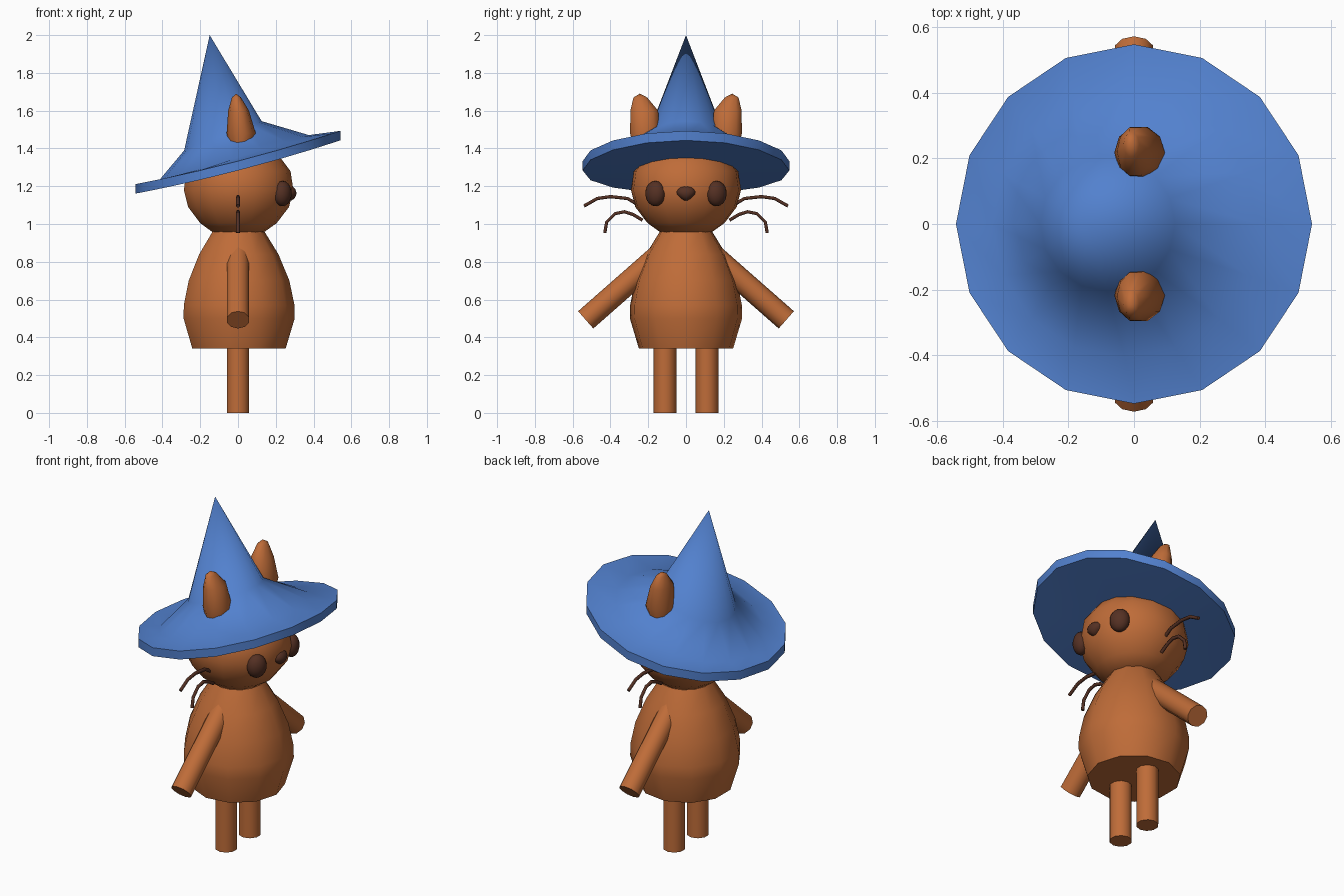
import bpy, bmesh, math
from mathutils import Vector, Matrix

if "Cube" in bpy.data.objects:
    bpy.data.objects.remove(bpy.data.objects["Cube"])

def material(name, rgb):
    m = bpy.data.materials.new(name)
    m.diffuse_color = (*rgb, 1)
    m.use_nodes = True
    m.node_tree.nodes["Principled BSDF"].inputs["Base Color"].default_value = m.diffuse_color
    return m

FUR = material("fur", (0.52, 0.15, 0.04))
BLUE = material("felt", (0.085, 0.22, 0.62))
DARK = material("dark_brown", (0.09, 0.03, 0.017))

def finish(bm, name, mat, angle=40):
    bmesh.ops.recalc_face_normals(bm, faces=bm.faces)
    me = bpy.data.meshes.new(name)
    bm.to_mesh(me)
    bm.free()
    me.materials.append(mat)
    ob = bpy.data.objects.new(name, me)
    bpy.context.collection.objects.link(ob)
    bpy.ops.object.select_all(action='DESELECT')
    ob.select_set(True)
    bpy.context.view_layer.objects.active = ob
    bpy.ops.object.shade_smooth_by_angle(angle=math.radians(angle))
    return ob

def loft(name, rings, mat, n, angle=40):
    """Skin elliptical rings (cx, cy, rx, ry, height(x)), capped at both ends."""
    bm = bmesh.new()
    loops = []
    for cx, cy, rx, ry, h in rings:
        loop = []
        for i in range(n):
            a = 2 * math.pi * i / n
            x, y = cx + rx * math.cos(a), cy + ry * math.sin(a)
            loop.append(bm.verts.new((x, y, h(x) if callable(h) else h)))
        loops.append(loop)
    for lo, hi in zip(loops, loops[1:]):
        for i in range(n):
            j = (i + 1) % n
            bm.faces.new((lo[i], lo[j], hi[j], hi[i]))
    bm.faces.new(loops[0])
    bm.faces.new(loops[-1])
    bmesh.ops.remove_doubles(bm, verts=bm.verts, dist=0.0005)
    return finish(bm, name, mat, angle)

def lathe(name, profile, mat, n, angle=40):
    return loft(name, [(0, 0, r, r, z) for r, z in profile], mat, n, angle)

def rod(name, p, q, r, mat, n=10):
    p, q = Vector(p), Vector(q)
    d = q - p
    bm = bmesh.new()
    mtx = Matrix.Translation((p + q) / 2) @ d.to_track_quat('Z', 'Y').to_matrix().to_4x4()
    bmesh.ops.create_cone(bm, cap_ends=True, segments=n, radius1=r, radius2=r,
                          depth=d.length, matrix=mtx)
    return finish(bm, name, mat)

def ball(name, loc, radii, mat, turn=0, pinch=0):
    bm = bmesh.new()
    bmesh.ops.create_uvsphere(bm, u_segments=14, v_segments=9, radius=1)
    for v in bm.verts:
        if v.co.z < 0:
            v.co.y *= 1 + pinch * v.co.z
    mtx = Matrix.Translation(loc) @ Matrix.Rotation(turn, 4, 'Z') @ Matrix.Diagonal((*radii, 1))
    bmesh.ops.transform(bm, matrix=mtx, verts=bm.verts)
    return finish(bm, name, mat, 60)

def wire(name, pts, r, mat):
    cu = bpy.data.curves.new(name, 'CURVE')
    cu.dimensions = '3D'
    cu.bevel_depth = r
    cu.bevel_resolution = 1
    cu.use_fill_caps = True
    sp = cu.splines.new('POLY')
    sp.points.add(len(pts) - 1)
    for s, p in zip(sp.points, pts):
        s.co = (*p, 1)
    cu.materials.append(mat)
    ob = bpy.data.objects.new(name, cu)
    bpy.context.collection.objects.link(ob)
    bpy.ops.object.select_all(action='DESELECT')
    ob.select_set(True)
    bpy.context.view_layer.objects.active = ob
    bpy.ops.object.convert(target='MESH')

# Pear-shaped body and rounded head
lathe("body", [(0.252, 0.34), (0.30, 0.50), (0.299, 0.57), (0.272, 0.70),
               (0.214, 0.84), (0.14, 0.96)], FUR, 11)
lathe("head", [(0.135, 0.955), (0.205, 1.005), (0.27, 1.09), (0.293, 1.18),
               (0.278, 1.28), (0.21, 1.37), (0.11, 1.42), (0.0, 1.435)], FUR, 15, 60)

# Tilted hat: flat underside, thick rim, dipped brim, leaning cone
def brim(x):
    return 1.333 + 0.26 * x + 0.065 * x * x

loft("hat", [(0, 0, 0, 0, 1.285),
             (0, 0, 0.542, 0.547, lambda x: brim(x) - 0.05),
             (0, 0, 0.542, 0.547, brim),
             (-0.028, 0, 0.403, 0.407, lambda x: 1.343 + 0.317 * (x + 0.028)),
             (-0.08, 0, 0.205, 0.205, lambda x: 1.467 + 0.378 * (x + 0.08)),
             (-0.15, 0, 0, 0, 2.0)], BLUE, 16, 50)

# Nose
ball("nose", (0.272, 0, 1.163), (0.038, 0.053, 0.04), DARK, 0, 0.45)

# Paired parts
for s, side in ((1, "left"), (-1, "right")):
    rod(f"{side}_leg", (0, 0.111 * s, 0), (0, 0.111 * s, 0.45), 0.061, FUR)
    rod(f"{side}_arm", (0, 0.531 * s, 0.4925), (0, 0.13 * s, 0.845), 0.061, FUR)
    ball(f"{side}_eye", (0.236, 0.162 * s, 1.161), (0.045, 0.056, 0.067), DARK, s * 0.55)
    loft(f"{side}_ear", [(0.015, 0.215 * s, 0.06, 0.068, 1.41),
                         (0.017, 0.217 * s, 0.077, 0.083, 1.48),
                         (0.003, 0.221 * s, 0.055, 0.077, 1.60),
                         (-0.008, 0.242 * s, 0.024, 0.038, 1.67),
                         (-0.01, 0.245 * s, 0, 0, 1.69)], FUR, 10, 60)
    for level, path in (
            ("upper", ((0.25, 1.10), (0.31, 1.135), (0.40, 1.145), (0.47, 1.135), (0.54, 1.095))),
            ("lower", ((0.23, 1.02), (0.28, 1.05), (0.325, 1.065), (0.375, 1.055),
                       (0.42, 1.01), (0.43, 0.953)))):
        wire(f"{side}_{level}_whisker", [(0, y * s, z) for y, z in path], 0.01, DARK)
